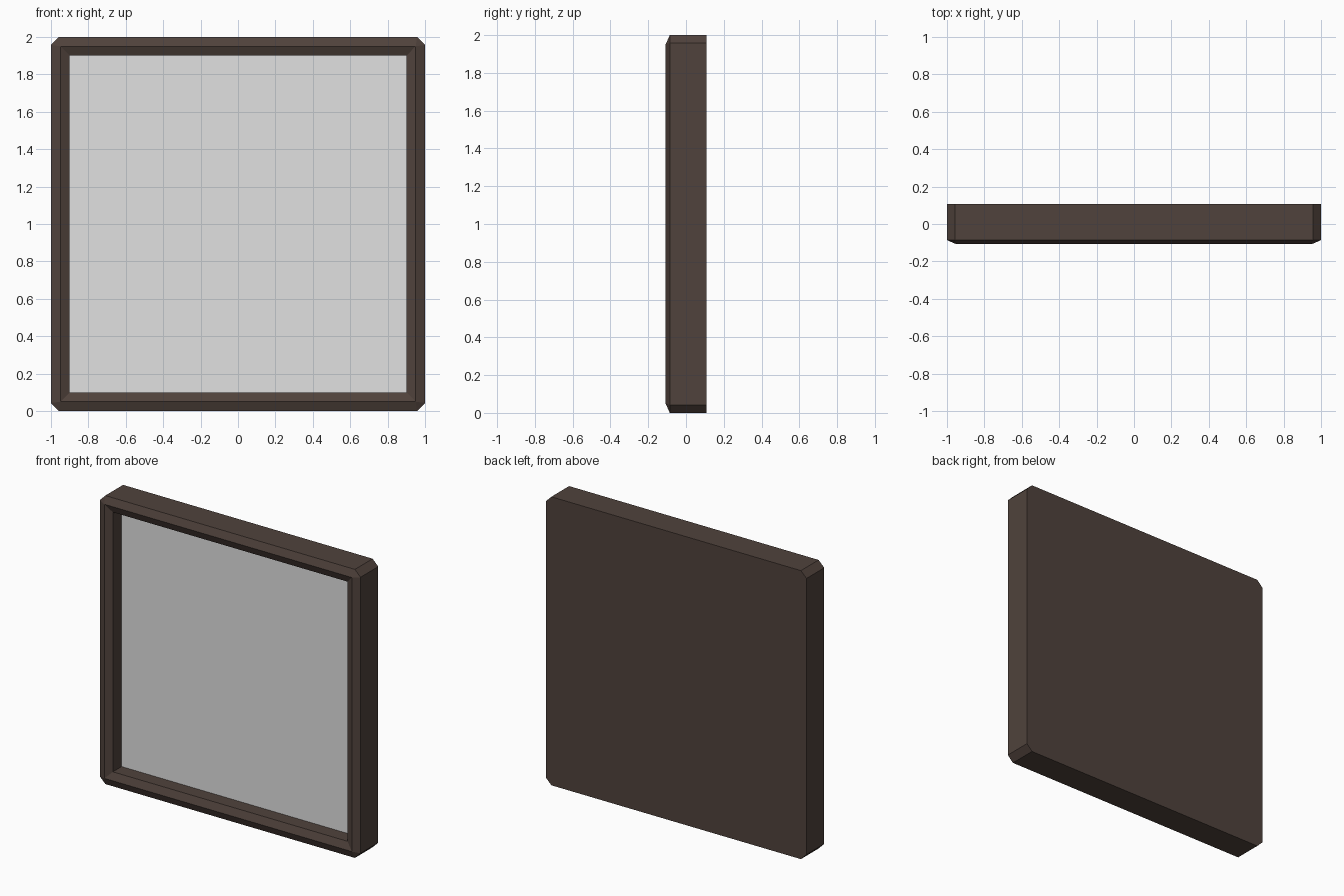
import bpy
import bmesh

cube = bpy.data.objects.get("Cube")
if cube:
    bpy.data.objects.remove(cube, do_unlink=True)


def make_material(name, rgb):
    mat = bpy.data.materials.new(name)
    mat.use_nodes = True
    mat.diffuse_color = (*rgb, 1)
    mat.node_tree.nodes["Principled BSDF"].inputs["Base Color"].default_value = (*rgb, 1)
    return mat


def corner_ring(bm, half, y, cut):
    """Square outline around the centre, with its corners cut off."""
    verts = []
    for sx, sz, first in ((1, 1, 0), (-1, 1, 1), (-1, -1, 0), (1, -1, 1)):
        side = (sx * half, sz * (half - cut))
        end = (sx * (half - cut), sz * half)
        pair = (end, side) if first else (side, end)
        verts += [bm.verts.new((x, y, z + 1)) for x, z in pair]
    return verts


def lofted(name, profile, mat):
    """Join the outlines (half size, y, corner cut) and cap both ends."""
    bm = bmesh.new()
    rings = [corner_ring(bm, *p) for p in profile]
    for a, b in zip(rings, rings[1:]):
        for i in range(len(a)):
            j = (i + 1) % len(a)
            bm.faces.new((a[i], a[j], b[j], b[i]))
    bm.faces.new(rings[0])
    bm.faces.new(rings[-1])
    bmesh.ops.remove_doubles(bm, verts=bm.verts, dist=0.0001)
    bmesh.ops.recalc_face_normals(bm, faces=bm.faces)
    mesh = bpy.data.meshes.new(name)
    bm.to_mesh(mesh)
    bm.free()
    mesh.materials.append(mat)
    obj = bpy.data.objects.new(name, mesh)
    bpy.context.collection.objects.link(obj)
    return obj


dark_wood = make_material("dark_brown_wood", (0.08, 0.055, 0.045))
light_grey = make_material("light_grey", (0.75, 0.75, 0.75))

# Frame: flat back, cut corners, raised front ridge and a square recess
lofted("frame", [
    (1.0, 0.108, 0.043),
    (1.0, -0.086, 0.043),
    (0.95, -0.108, 0),
    (0.9, -0.086, 0),
    (0.9, 0.016, 0),
], dark_wood)

# Panel: thin plate on the floor of the recess
lofted("panel", [(0.9, 0.016, 0), (0.9, 0.01, 0)], light_grey)
